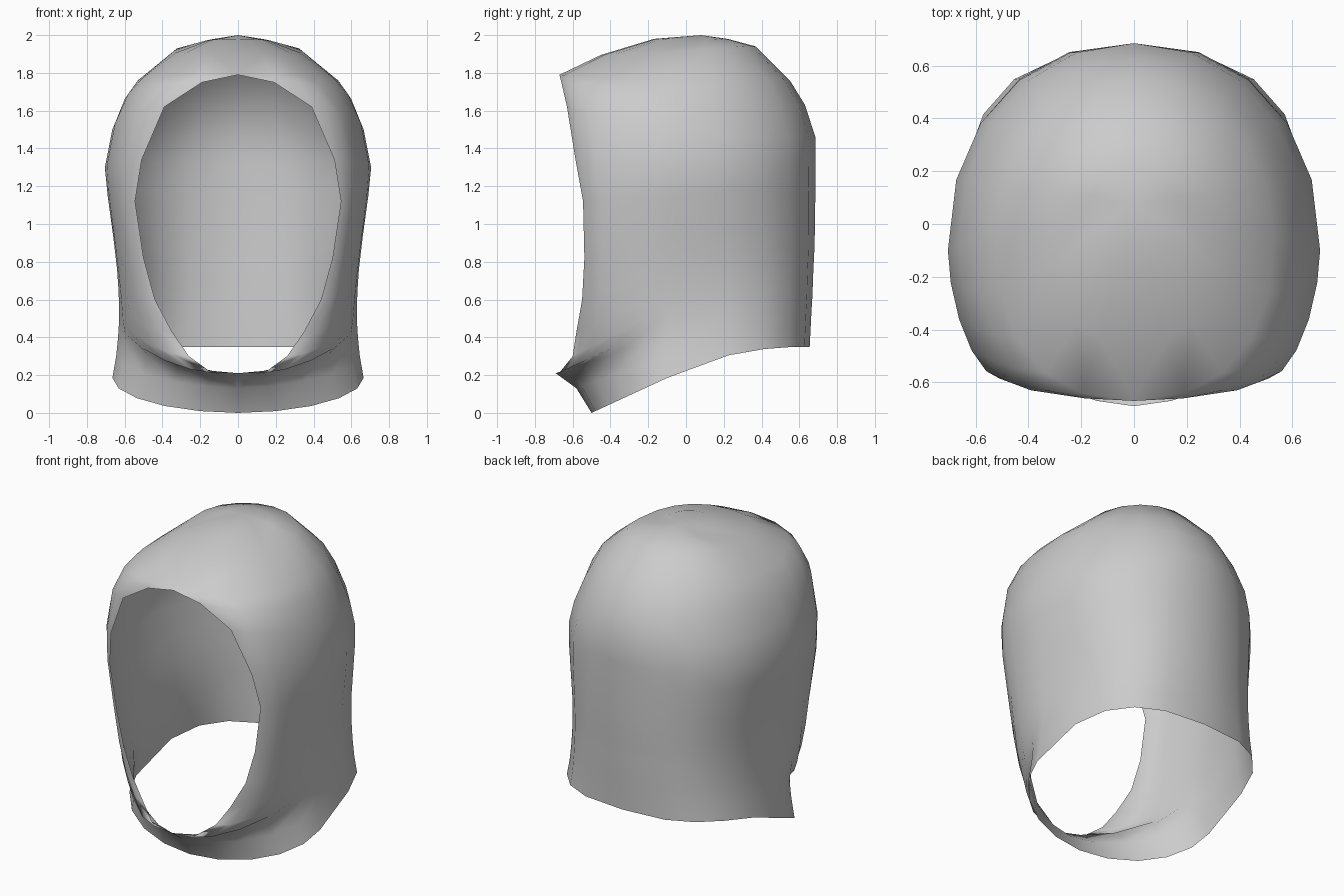
import bpy, bmesh
from math import sin, cos, pi

# Each row runs round half the hood, from the front line to the back centre line:
# front x,y,z | widest side x,y,z | back centre y,z | front roundness
ROWS = [
    # chin strip, starting at the neck edge
    (0, -.50, 0, .665, -.10, .185, .655, .35, 1.95),
    (0, -.58, .13, .645, -.10, .30, .66, .45, 1.7),
    (0, -.69, .21, .635, -.10, .40, .665, .55, 1.5),
    # face opening edge
    (.14, -.67, .213, .63, -.10, .48, .67, .63, 1.55),
    (.26, -.60, .30, .63, -.10, .56, .672, .70, 1.7),
    (.35, -.58, .43, .632, -.10, .64, .675, .77, 1.75),
    (.44, -.55, .60, .64, -.10, .76, .68, .87, 1.75),
    (.50, -.538, .82, .66, -.10, .93, .683, 1.0, 1.7),
    (.545, -.545, 1.12, .69, -.10, 1.15, .685, 1.18, 1.7),
    (.51, -.585, 1.34, .705, -.10, 1.30, .685, 1.32, 1.72),
    (.39, -.63, 1.62, .665, -.08, 1.50, .685, 1.46, 1.85),
    (.19, -.66, 1.75, .60, -.06, 1.66, .63, 1.63, 2.1),
    # brow and crown
    (0, -.67, 1.79, .53, -.04, 1.76, .55, 1.76, 2.3),
    (0, -.45, 1.895, .34, 0, 1.915, .37, 1.94, 2.4),
    (0, -.17, 1.98, .17, .05, 1.965, .22, 1.98, 2.2),
]
CROWN = (0, .08, 2.0)
STEPS = 5


def row_points(row):
    fx, fy, fz, sx, sy, sz, by, bz, n = row
    pts = []
    # front quarter, from the opening edge to the side
    for i in range(STEPS):
        a = pi / 2 * (1 - i / STEPS)
        c = cos(a) ** (2 / n) if i else 0
        s = sin(a) ** (2 / n)
        pts.append((fx + (sx - fx) * c, sy + (fy - sy) * s, sz + (fz - sz) * s))
    # back quarter: squarer near the neck
    e = 2 / max(2.0, 3.0 - .62 * bz)
    for i in range(STEPS + 1):
        a = pi / 2 * i / STEPS
        c = cos(a) ** e if i < STEPS else 0
        s = sin(a) ** e
        pts.append((sx * c, sy + (by - sy) * s, sz + (bz - sz) * (1 - (1 - min(s, 1)) ** 2.3)))
    return pts


# Half of the hood as a grid closed by a fan at the crown
bm = bmesh.new()
grid = [[bm.verts.new(p) for p in row_points(r)] for r in ROWS]
for lo, hi in zip(grid, grid[1:]):
    for i in range(len(lo) - 1):
        bm.faces.new((lo[i], lo[i + 1], hi[i + 1], hi[i]))
top = bm.verts.new(CROWN)
for a, b in zip(grid[-1], grid[-1][1:]):
    bm.faces.new((a, b, top))
for f in bm.faces:
    f.smooth = True
mesh = bpy.data.meshes.new("hood")
bm.to_mesh(mesh)
bm.free()
hood = bpy.data.objects.new("hood", mesh)
bpy.context.collection.objects.link(hood)

# Mirror to the other side
mir = hood.modifiers.new("mirror", 'MIRROR')
mir.use_clip = True
mir.merge_threshold = .001
